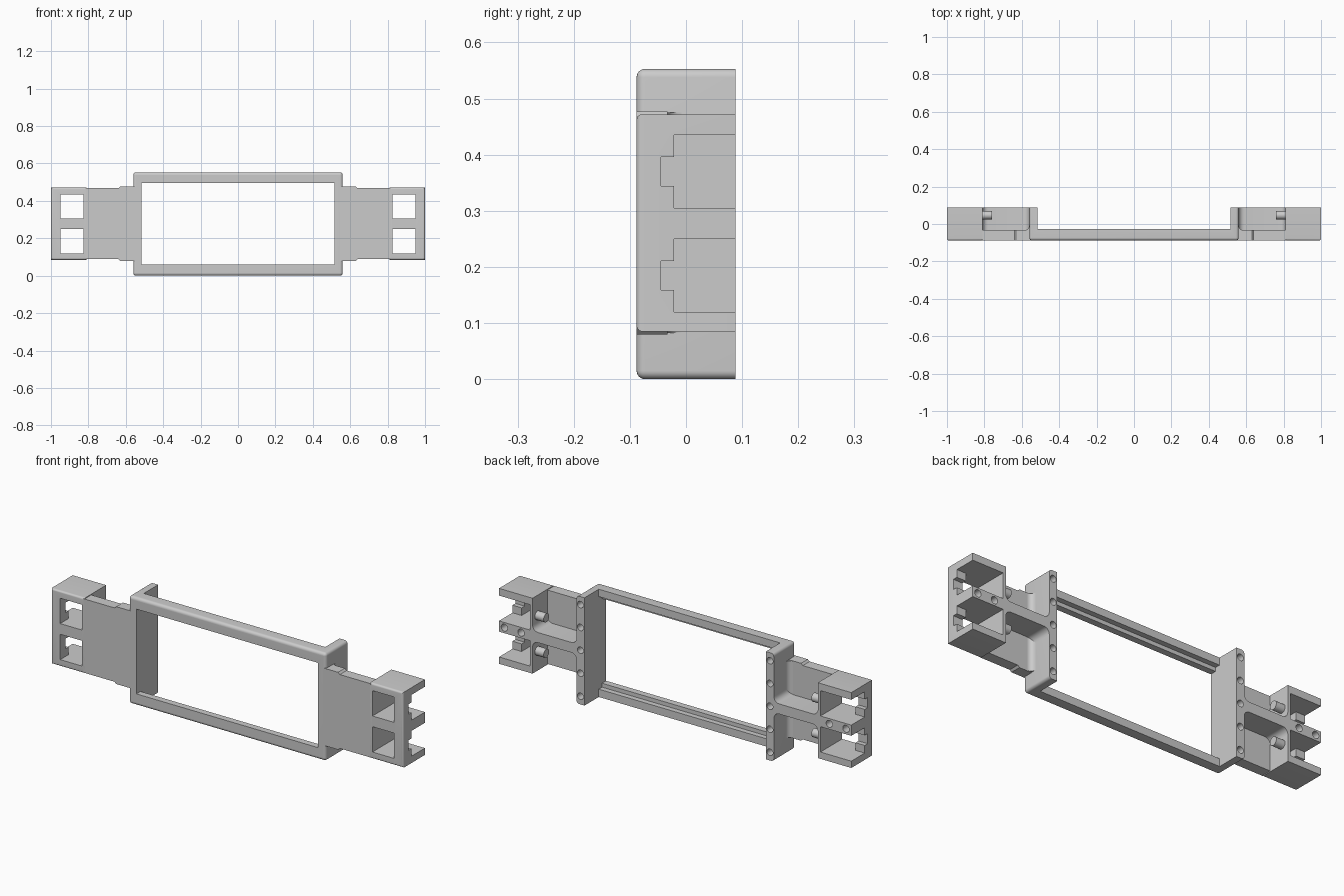
import bpy, bmesh, math
from mathutils import Matrix, Vector

if "Cube" in bpy.data.objects:
    bpy.data.objects.remove(bpy.data.objects["Cube"])

Y0, Y1 = -0.088, 0.088      # front and back planes
H = 0.553                   # frame height
ZM = 0.278                  # mid height


def finish(name, bm):
    bmesh.ops.recalc_face_normals(bm, faces=bm.faces)
    me = bpy.data.meshes.new(name)
    bm.to_mesh(me)
    bm.free()
    ob = bpy.data.objects.new(name, me)
    bpy.context.collection.objects.link(ob)
    return ob


def box(name, x0, x1, y0, y1, z0, z1, bevels=()):
    bm = bmesh.new()
    bmesh.ops.create_cube(bm, size=1)
    for v in bm.verts:
        v.co = ((x0 + x1) / 2 + v.co.x * (x1 - x0),
                (y0 + y1) / 2 + v.co.y * (y1 - y0),
                (z0 + z1) / 2 + v.co.z * (z1 - z0))
    for test, r in bevels:
        edges = [e for e in bm.edges if test(e.verts[0].co, e.verts[1].co)]
        bmesh.ops.bevel(bm, geom=edges, offset=r, segments=6, profile=0.5,
                        affect='EDGES', clamp_overlap=True)
    return finish(name, bm)


def prism(name, pts, axis, lo, hi):
    # axis 'y': points are (x, z); axis 'z': points are (x, y)
    place = (lambda p, h: (p[0], h, p[1])) if axis == 'y' else (lambda p, h: (p[0], p[1], h))
    bm = bmesh.new()
    a = [bm.verts.new(place(p, lo)) for p in pts]
    b = [bm.verts.new(place(p, hi)) for p in pts]
    bm.faces.new(a)
    bm.faces.new(b[::-1])
    for i in range(len(pts)):
        j = (i + 1) % len(pts)
        bm.faces.new((a[i], a[j], b[j], b[i]))
    return finish(name, bm)


def rod(name, r, p, q):
    p, q = Vector(p), Vector(q)
    bm = bmesh.new()
    rot = Vector((0, 0, 1)).rotation_difference(q - p).to_matrix().to_4x4()
    bmesh.ops.create_cone(bm, cap_ends=True, segments=24, radius1=r, radius2=r,
                          depth=(q - p).length, matrix=Matrix.Translation((p + q) / 2) @ rot)
    return finish(name, bm)


def cut(ob, cutters):
    for c in cutters:
        c.hide_render = True
        m = ob.modifiers.new("cut", 'BOOLEAN')
        m.operation, m.solver, m.object = 'DIFFERENCE', 'EXACT', c
    bake(ob)
    for c in cutters:
        bpy.data.objects.remove(c)


def bake(ob):
    dg = bpy.context.evaluated_depsgraph_get()
    dg.update()
    me = bpy.data.meshes.new_from_object(ob.evaluated_get(dg))
    ob.modifiers.clear()
    ob.data = me


def mirror(ob):
    m = ob.modifiers.new("mirror", 'MIRROR')
    m.use_axis[0] = True
    m.use_mirror_merge = False
    bake(ob)


def arc(cx, cy, r, a0, a1, n=6):
    return [(cx + r * math.cos(math.radians(a0 + (a1 - a0) * i / n)),
             cy + r * math.sin(math.radians(a0 + (a1 - a0) * i / n))) for i in range(n + 1)]


def front_edge(a, b):
    return a.y < Y0 + 1e-4 and b.y < Y0 + 1e-4


def depth_edge(a, b):
    return abs(a.y - b.y) > 0.1


# Central frame: rounded front bars, deep side walls with screw holes
frame = box("central_frame", -0.56, 0.56, Y0, Y1, 0, H,
            [(depth_edge, 0.015), (front_edge, 0.03)])
cutters = [box("opening", -0.515, 0.515, -0.2, 0.2, 0.06, 0.495),
           box("back_space", -0.515, 0.515, -0.028, 0.2, -0.1, 0.7),
           box("rebate", -0.515, 0.515, -0.055, 0.1, 0.04, 0.515)]
for s in (-1, 1):
    for z in (0.042, 0.16, ZM, 0.395, 0.512):
        cutters.append(rod("screw_hole", 0.017, (s * 0.538, 0.01, z), (s * 0.538, 0.12, z)))
cut(frame, cutters)

# Arm plate, slightly taller next to the frame
plate = prism("arm_plate", [(0.53, 0.08), (0.63, 0.08), (0.64, 0.089), (0.815, 0.089),
                            (0.815, 0.468), (0.64, 0.468), (0.63, 0.477), (0.53, 0.477)],
              'y', Y0, -0.033)

# Curved fillet where the arm plate meets the side wall
fillet = prism("wall_fillet", [(0.55, -0.04)] + arc(0.585, -0.008, 0.025, 270, 180) + [(0.55, -0.008)],
               'z', 0.082, 0.475)

# Central rib, flared at both ends
t, r, xa, xb = 0.026, 0.03, 0.56, 0.81
upper = arc(xa + r, ZM + t + r, r, 180, 270) + arc(xb - r, ZM + t + r, r, 270, 360)
outline = [(xa - 0.005, ZM + t + r)] + upper + [(xb + 0.005, ZM + t + r)]
outline += [(x, 2 * ZM - z) for x, z in reversed(outline)]
rib = prism("arm_rib", outline, 'y', -0.04, Y1 - 0.0005)

# End box: two pockets, stepped side openings, divider holes
end = box("end_box", 0.81, 1.0, Y0, Y1, 0.085, 0.472,
          [(lambda a, b: front_edge(a, b) and not (a.x < 0.82 and b.x < 0.82), 0.01)])
cutters = []
for z0, z1 in ((0.12, 0.25), (0.305, 0.435)):
    zc = (z0 + z1) / 2
    cutters += [box("pocket", 0.825, 0.948, -0.2, 0.2, z0, z1),
                box("side_gap", 0.94, 1.1, -0.021, 0.2, z0, z1),
                box("side_notch", 0.94, 1.1, -0.045, 0.1, zc - 0.026, zc + 0.026)]
for x in (0.875, 0.97):
    cutters.append(rod("divider_hole", 0.018, (x, 0.01, ZM), (x, 0.12, ZM)))
cut(end, cutters)

# Pegs on the inner wall of the end box
pegs = [rod(n, 0.022, (0.76, 0.047, z), (0.815, 0.047, z))
        for n, z in (("lower_peg", 0.187), ("upper_peg", 0.369))]

for ob in [plate, fillet, rib, end] + pegs:
    mirror(ob)

# Smooth the curved surfaces, keep edges sharp
for ob in [frame, plate, fillet, rib, end] + pegs:
    bpy.ops.object.select_all(action='DESELECT')
    ob.select_set(True)
    bpy.context.view_layer.objects.active = ob
    bpy.ops.object.shade_smooth_by_angle(angle=math.radians(30))
